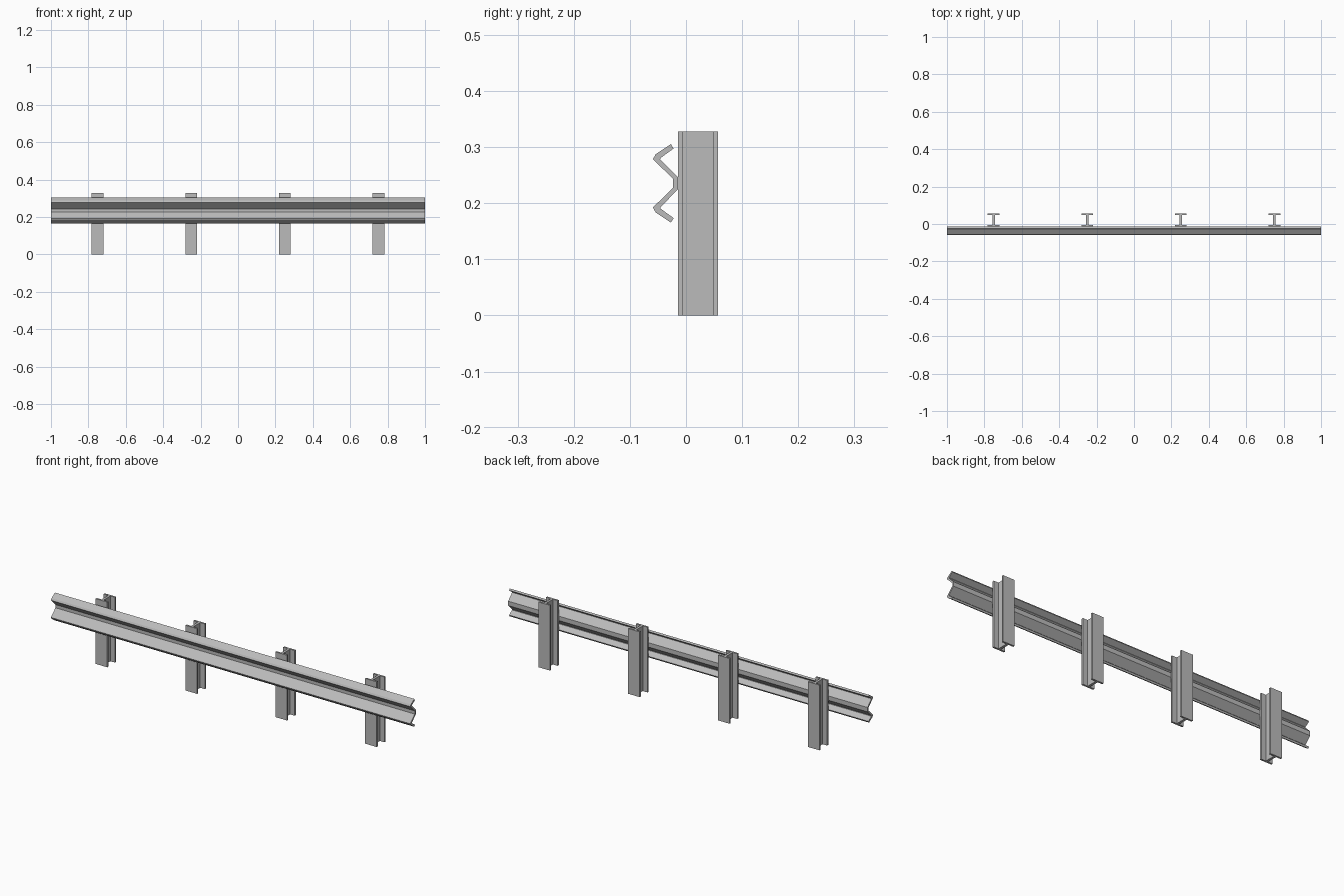
import bpy
import bmesh

cube = bpy.data.objects.get("Cube")
if cube:
    bpy.data.objects.remove(cube, do_unlink=True)

# Galvanised steel
steel = bpy.data.materials.new("galvanised_grey")
steel.use_nodes = True
colour = (0.5, 0.5, 0.5, 1)
steel.diffuse_color = colour
bsdf = steel.node_tree.nodes["Principled BSDF"]
bsdf.inputs["Base Color"].default_value = colour
bsdf.inputs["Roughness"].default_value = 0.6


def extrude_profile(name, points, offset):
    """Fill a closed outline and extrude it by the offset vector."""
    bm = bmesh.new()
    face = bm.faces.new([bm.verts.new(p) for p in points])
    result = bmesh.ops.extrude_face_region(bm, geom=[face], use_keep_orig=True)
    moved = [v for v in result["geom"] if isinstance(v, bmesh.types.BMVert)]
    bmesh.ops.translate(bm, verts=moved, vec=offset)
    bmesh.ops.recalc_face_normals(bm, faces=bm.faces)
    mesh = bpy.data.meshes.new(name)
    bm.to_mesh(mesh)
    bm.free()
    mesh.materials.append(steel)
    obj = bpy.data.objects.new(name, mesh)
    bpy.context.collection.objects.link(obj)
    return obj


# Folded W-beam: upper half of the section as (y, height above mid-line)
MID = 0.2355
front = [(-0.027, 0.070), (-0.054, 0.052), (-0.059, 0.043), (-0.023, 0.008)]
back = [(-0.0145, 0.011), (-0.046, 0.043), (-0.0455, 0.045), (-0.022, 0.062)]


def mirrored(half):
    return [(y, -h) for y, h in reversed(half)]


outline = front + mirrored(front) + mirrored(back) + back
for name, start in (("right_rail", -1), ("left_rail", 0)):
    extrude_profile(name, [(start, y, MID + h) for y, h in outline], (1, 0, 0))

# I-beam posts
HALF_WIDTH, HALF_WEB = 0.032, 0.006
Y_FRONT, Y_BACK, FLANGE, HEIGHT = -0.014, 0.057, 0.009, 0.328
side = [(HALF_WIDTH, Y_FRONT), (HALF_WIDTH, Y_FRONT + FLANGE),
        (HALF_WEB, Y_FRONT + FLANGE), (HALF_WEB, Y_BACK - FLANGE),
        (HALF_WIDTH, Y_BACK - FLANGE), (HALF_WIDTH, Y_BACK)]
section = side + [(-x, y) for x, y in reversed(side)]
for i in range(4):
    cx = -0.75 + 0.5 * i
    extrude_profile(f"post_{i + 1}", [(cx + x, y, 0) for x, y in section],
                    (0, 0, HEIGHT))
